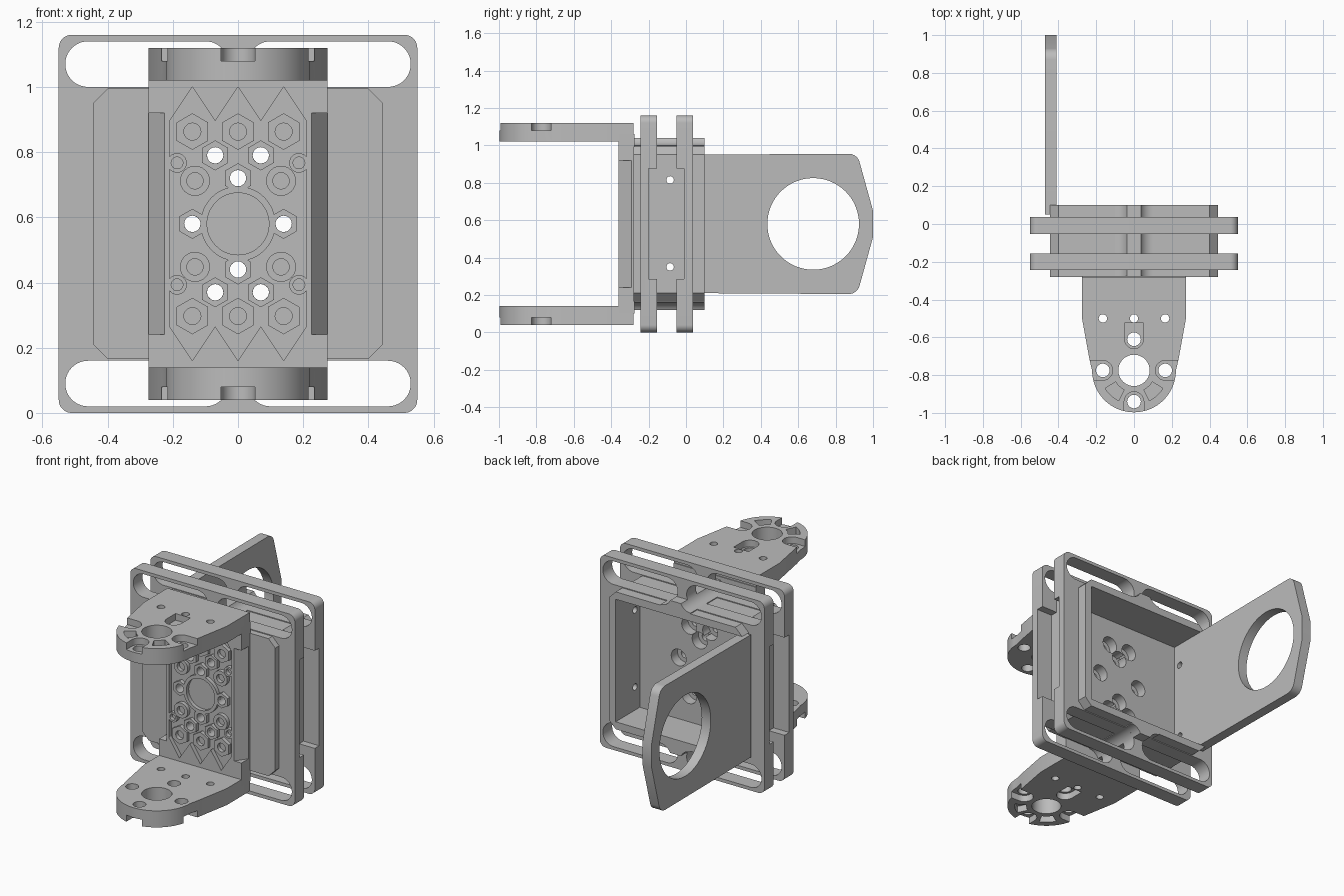
import bpy, bmesh, math

if "Cube" in bpy.data.objects:
    bpy.data.objects.remove(bpy.data.objects["Cube"], do_unlink=True)

MID = 0.58  # height of the horizontal mirror plane
grey = bpy.data.materials.new("plain grey")
grey.use_nodes = True
GREY = (0.5, 0.5, 0.5, 1)
grey.diffuse_color = GREY
grey.node_tree.nodes["Principled BSDF"].inputs["Base Color"].default_value = GREY
parts = []


# Profile helpers
def rect(x0, y0, x1, y1):
    return [(x0, y0), (x1, y0), (x1, y1), (x0, y1)]


def circle(cx, cy, r, n=32):
    return [(cx + r * math.cos(math.tau * i / n), cy + r * math.sin(math.tau * i / n)) for i in range(n)]


def arc(cx, cy, r, a0, a1, n=10):
    angles = [math.radians(a0 + (a1 - a0) * i / n) for i in range(n + 1)]
    return [(cx + r * math.cos(a), cy + r * math.sin(a)) for a in angles]


def rounded(x0, y0, x1, y1, r):
    return (arc(x1 - r, y1 - r, r, 0, 90) + arc(x0 + r, y1 - r, r, 90, 180)
            + arc(x0 + r, y0 + r, r, 180, 270) + arc(x1 - r, y0 + r, r, 270, 360))


def flip(pts):
    return [(x, 2 * MID - z) for x, z in pts]


PLACE = {"x": lambda p, t: (t, p[0], p[1]),
         "y": lambda p, t: (p[0], t, p[1]),
         "z": lambda p, t: (p[0], p[1], t)}


def finish(bm, name):
    bmesh.ops.recalc_face_normals(bm, faces=bm.faces)
    mesh = bpy.data.meshes.new(name)
    bm.to_mesh(mesh)
    bm.free()
    ob = bpy.data.objects.new(name, mesh)
    bpy.context.collection.objects.link(ob)
    return ob


def prism(name, pts, axis, a, b, part=True):
    bm = bmesh.new()
    rows = [[bm.verts.new(PLACE[axis](p, t)) for p in pts] for t in (a, b)]
    n = len(pts)
    for row in rows:
        bm.faces.new(row)
    for i in range(n):
        j = (i + 1) % n
        bm.faces.new((rows[0][i], rows[0][j], rows[1][j], rows[1][i]))
    ob = finish(bm, name)
    if part:
        parts.append(ob)
    return ob


def cut(ob, pts, axis, a, b):
    cutter = prism("cutter", pts, axis, a, b, part=False)
    mod = ob.modifiers.new("cut", "BOOLEAN")
    mod.operation, mod.solver, mod.object = "DIFFERENCE", "EXACT", cutter
    bpy.context.view_layer.objects.active = ob
    bpy.ops.object.modifier_apply(modifier=mod.name)
    bpy.data.objects.remove(cutter, do_unlink=True)


# Housing block with an open back
c = 0.045
octagon = [(-.445, .165 + c), (-.445 + c, .165), (.445 - c, .165), (.445, .165 + c)]
core = prism("housing", octagon + flip(octagon)[::-1], "y", -.28, .10)
cut(core, rect(-.41, .21, .40, .95), "y", -.13, .2)
for z in (.35, .815):
    cut(core, circle(-.085, z, .02, 20), "x", -.6, .6)

bolts = [(s * .07, z) for s in (-1, 1) for z in (.79, .37)]
bolts += [(0, .72), (0, .44), (-.14, .58), (.14, .58)]
for x, z in bolts:
    cut(core, circle(x, z, .025, 20), "y", -.4, 0)
    cut(core, circle(x, z, .05), "y", -.19, -.1)

# Two square flanges with strap slots and thinned sides
for name, y0, y1, n0, n1 in (("front_flange", -.243, -.155, -.2, -.1),
                             ("rear_flange", -.052, .037, -.1, -.01)):
    flange = prism(name, rounded(-.55, 0, .55, 2 * MID, .04), "y", y0, y1)
    cut(flange, rect(-.425, .19, .425, .97), "y", -.4, .4)
    for s in (-1, 1):
        x0, x1 = sorted((s * .03, s * .53))
        slot = rounded(x0, 1.0, x1, 1.14, .0699)
        cut(flange, slot, "y", -.4, .4)
        cut(flange, flip(slot), "y", -.4, .4)
        x0, x1 = sorted((s * .44, s * .6))
        cut(flange, rect(x0, .285, x1, .875), "y", n0, n1)

# Flared ribs between the strap slots
rib = arc(-.10, 1.07, .07, -90, -25) + arc(.10, 1.07, .07, 205, 270)
rib += [(.1, .98), (-.1, .98)]
prism("upper_rib", rib, "y", -.28, .10)
prism("lower_rib", flip(rib), "y", -.28, .10)

# Rear side arm with a large round window
outline = [(.05, .21), (.05, .95)] + arc(.87, .895, .06, 90, 15, 8) + [(1.0, .65)]
outline += flip([(1.0, .65)] + arc(.87, .895, .06, 15, 90, 8))
arm = prism("rear_arm", outline, "x", -.47, -.41)
cut(arm, circle(.68, MID, .245, 64), "x", -.6, -.3)

# Front bracket: back plate with bevelled edges and a zigzag pocket
plate = prism("bracket_plate", rect(-.275, .1, .275, 1.06), "y", -.36, -.275)
for s in (-1, 1):
    bevel = [(s * .225, -.361), (s * .3, -.361), (s * .3, -.29), (s * .276, -.29)]
    cut(plate, bevel, "z", .24, .92)
zigzag = [(x * .07, 1.0 if x % 2 == 0 else .895) for x in (-1, 0, 1)]
zigzag = [(-.21, .895), (-.14, 1.0)] + zigzag + [(.14, 1.0), (.21, .895)]
cut(plate, zigzag + flip(zigzag)[::-1], "y", -.4, -.335)
for x, z in bolts:
    cut(plate, circle(x, z, .025, 20), "y", -.5, -.2)


def ring(name, x, z, outer, inner, hexagonal=False, n=24):
    bm = bmesh.new()
    loops = []
    for r, y in ((outer, -.33), (outer, -.358), (inner, -.358), (inner, -.33)):
        loop = []
        for i in range(n):
            a = math.tau * i / n
            k = r
            if hexagonal and r == outer:
                k *= math.cos(math.pi / 6) / math.cos(a % (math.pi / 3) - math.pi / 6)
            loop.append(bm.verts.new((x + k * math.sin(a), y, z + k * math.cos(a))))
        loops.append(loop)
    for k in range(4):
        p, q = loops[k], loops[(k + 1) % 4]
        for i in range(n):
            j = (i + 1) % n
            bm.faces.new((p[i], p[j], q[j], q[i]))
    parts.append(finish(bm, name))


# Raised sockets on the panel
ring("centre_socket", 0, MID, .115, .095, n=48)
for x, z in bolts:
    ring("bolt_socket", x, z, .046, .025, True)
for up in (-1, 1):
    for x in (-.14, 0, .14):
        ring("hex_socket", x, MID + up * .283, .056, .026, True)
    for s in (-1, 1):
        ring("round_socket", s * .132, MID + up * .132, .046, .025)
        ring("small_socket", s * .187, MID + up * .187, .03, .018)

# Bracket arms with rounded ends, bolt holes and outward facing pockets
side = [(.275, -.28), (.275, -.5), (.235, -.72)]
tongue = [(-x, y) for x, y in side] + arc(0, -.775, .222, 180, 360, 32) + side[::-1]
for name, z0, z1, p0, p1 in (("upper_bracket_arm", 1.02, 1.12, 1.08, 1.2),
                             ("lower_bracket_arm", .04, .14, -.1, .08)):
    ob = prism(name, tongue, "z", z0, z1)
    cut(ob, circle(0, -.775, .083, 40), "z", -1, 2)
    for x, y in ((-.165, -.775), (.165, -.775), (0, -.94), (0, -.61)):
        cut(ob, circle(x, y, .036, 24), "z", -1, 2)
    for x in (-.165, 0, .165):
        cut(ob, circle(x, -.5, .022, 20), "z", -1, 2)
    cut(ob, arc(0, -.61, .05, 180, 360) + [(.05, -.525), (-.05, -.525)], "z", p0, p1)
    cut(ob, arc(0, -.94, .052, 0, 180) + [(-.052, -1.1), (.052, -1.1)], "z", p0, p1)
    for s in (-1, 1):
        notch = [(s * x, y) for x, y in arc(.165, -.775, .052, 90, 270) + [(.3, -.827), (.3, -.723)]]
        cut(ob, notch, "z", p0, p1)
        # Curved pocket between neighbouring bolt holes
        kidney = arc(0, -.775, .18, -63, -32) + arc(0, -.775, .115, -32, -63)
        cut(ob, [(s * x, y) for x, y in kidney], "z", p0, p1)

# Material and shading
bpy.ops.object.select_all(action="DESELECT")
for ob in parts:
    ob.data.materials.clear()
    ob.data.materials.append(grey)
    ob.select_set(True)
bpy.context.view_layer.objects.active = core
bpy.ops.object.shade_smooth_by_angle(angle=math.radians(30))
